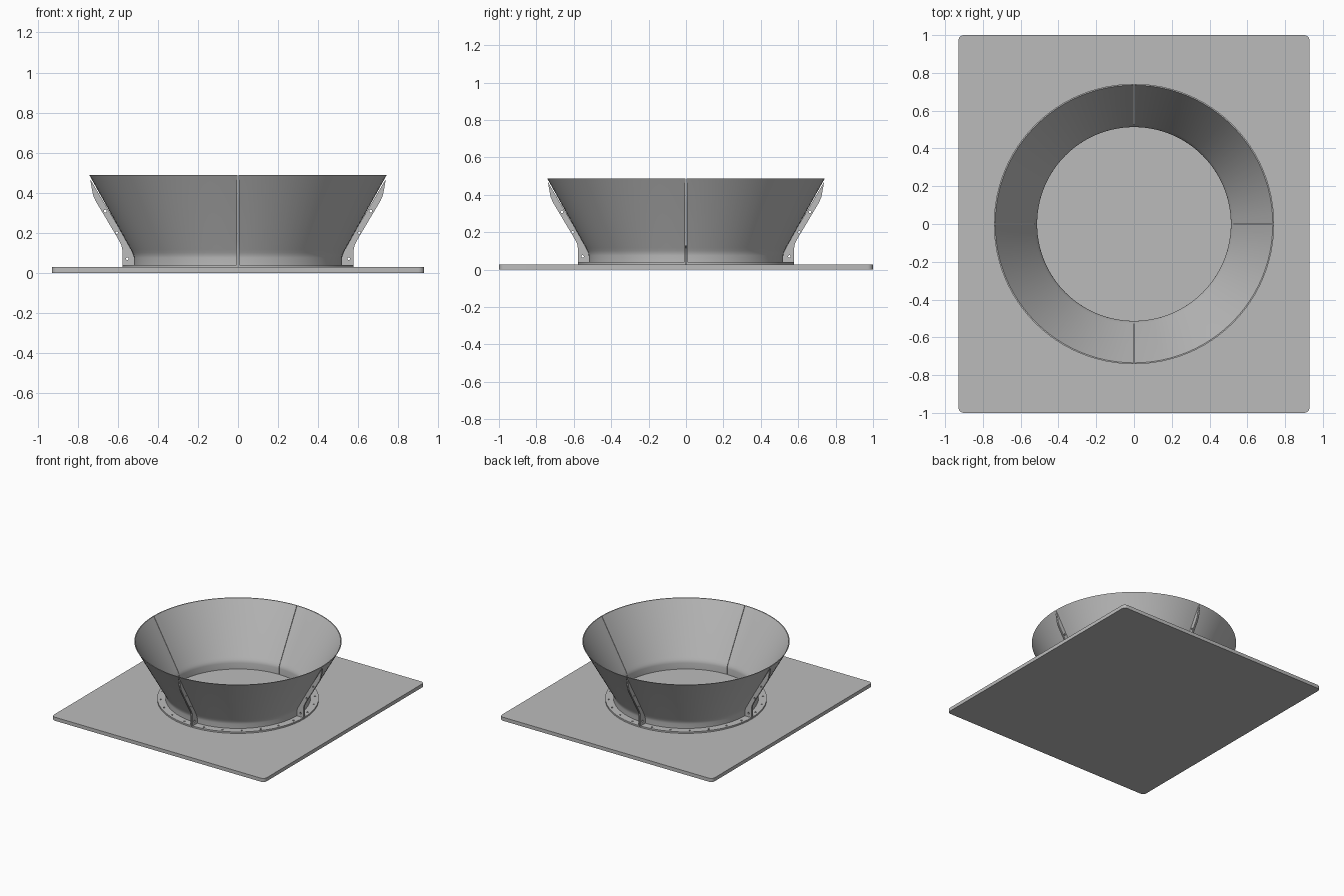
import bpy, bmesh
from math import sin, cos, pi, radians
from mathutils import Matrix

cube = bpy.data.objects.get("Cube")
if cube:
    bpy.data.objects.remove(cube, do_unlink=True)

grey = bpy.data.materials.new("light_grey")
grey.use_nodes = True
grey.diffuse_color = (0.5, 0.5, 0.5, 1)
grey.node_tree.nodes["Principled BSDF"].inputs["Base Color"].default_value = (0.5, 0.5, 0.5, 1)

BASE_TOP = 0.028
TOP = 0.487
SHEET = 0.007       # sheet metal thickness
GAP = 0.0015        # half gap between neighbouring quarters


def finish(obj, smooth=True):
    obj.data.materials.clear()
    obj.data.materials.append(grey)
    bpy.ops.object.select_all(action='DESELECT')
    obj.select_set(True)
    bpy.context.view_layer.objects.active = obj
    if smooth:
        bpy.ops.object.shade_smooth_by_angle(angle=radians(30))


def circle(x, y, r, n=12):
    return [(x + r * cos(2 * pi * i / n), y + r * sin(2 * pi * i / n)) for i in range(n)]


def sheet(name, loops, thickness, matrix):
    """Flat plate from an outline plus hole loops."""
    curve = bpy.data.curves.new(name, 'CURVE')
    curve.dimensions = '2D'
    curve.fill_mode = 'BOTH'
    curve.extrude = thickness / 2
    for loop in loops:
        spline = curve.splines.new('POLY')
        spline.points.add(len(loop) - 1)
        for p, (x, y) in zip(spline.points, loop):
            p.co = (x, y, 0, 1)
        spline.use_cyclic_u = True
    obj = bpy.data.objects.new(name, curve)
    bpy.context.collection.objects.link(obj)
    obj.matrix_world = matrix
    bpy.ops.object.select_all(action='DESELECT')
    obj.select_set(True)
    bpy.context.view_layer.objects.active = obj
    bpy.ops.object.convert(target='MESH')
    obj = bpy.context.object
    finish(obj)
    return obj


def arc(r, start, end, n):
    return [(r * cos(start + (end - start) * i / n), r * sin(start + (end - start) * i / n))
            for i in range(n + 1)]


# Base plate with rounded corners
W, D, R = 0.93, 1.0, 0.03
outline = []
for k, (sx, sy) in enumerate([(1, 1), (-1, 1), (-1, -1), (1, -1)]):
    corner = arc(R, k * pi / 2, (k + 1) * pi / 2, 6)
    outline += [(sx * (W - R) + x, sy * (D - R) + y) for x, y in corner]
sheet("base_plate", [outline], BASE_TOP, Matrix.Translation((0, 0, BASE_TOP / 2)))

# Inner funnel profile: short neck, soft bend, then a straight cone
inner = [(0.513, BASE_TOP), (0.513, 0.075), (0.515, 0.088), (0.52, 0.1),
         (0.528, 0.116), (0.735, TOP)]
outer = [(r + SHEET, z) for r, z in inner]
profile = inner + outer[::-1]


def funnel_quarter(name, turn, steps=24):
    bm = bmesh.new()
    a = GAP / 0.6
    rings = []
    for x, y in arc(1, a, pi / 2 - a, steps):
        rings.append([bm.verts.new((r * x, r * y, z)) for r, z in profile])
    n = len(profile)
    for p, q in zip(rings, rings[1:]):
        for i in range(n):
            j = (i + 1) % n
            bm.faces.new((p[i], q[i], q[j], p[j]))
    bm.faces.new(rings[0])
    bm.faces.new(rings[-1][::-1])
    bmesh.ops.recalc_face_normals(bm, faces=bm.faces)
    mesh = bpy.data.meshes.new(name)
    bm.to_mesh(mesh)
    bm.free()
    obj = bpy.data.objects.new(name, mesh)
    bpy.context.collection.objects.link(obj)
    obj.matrix_world = turn
    finish(obj)


# Seam rib outline (radius, height) with bolt holes
rib = [(0.578, BASE_TOP), (0.578, 0.115), (0.582, 0.137), (0.592, 0.158),
       (0.712, 0.36), (0.724, 0.388), (0.73, 0.42), (0.738, TOP - 0.02)]
rib += [(r - 0.004, z) for r, z in outer[::-1] if z < 0.4]
rib_holes = [circle(x, z, 0.007) for x, z in [(0.553, 0.07), (0.606, 0.2), (0.663, 0.308)]]

# Foot flange sector with bolt holes
edge = GAP / 0.55
flange = arc(0.578, edge, pi / 2 - edge, 32) + arc(0.515, pi / 2 - edge, edge, 32)
flange_holes = [circle(x, y, 0.007) for x, y in arc(0.553, radians(9), radians(81), 5)]
FOOT = 0.012

sides = ["left", "back", "right", "front"]
for k, side in enumerate(sides):
    turn = Matrix.Rotation(k * pi / 2, 4, 'Z')
    quarter = side + "_to_" + sides[(k + 1) % 4]
    funnel_quarter("funnel_" + quarter, turn)
    sheet("foot_flange_" + quarter, [flange] + flange_holes, FOOT,
          turn @ Matrix.Translation((0, 0, BASE_TOP + FOOT / 2)))
    # A pair of ribs bolted together at each seam
    for s, label in ((1, "a"), (-1, "b")):
        offset = Matrix.Translation((0, s * (GAP + SHEET / 2), 0))
        sheet("seam_rib_" + side + "_" + label, [rib] + rib_holes, SHEET,
              turn @ offset @ Matrix.Rotation(pi / 2, 4, 'X'))
